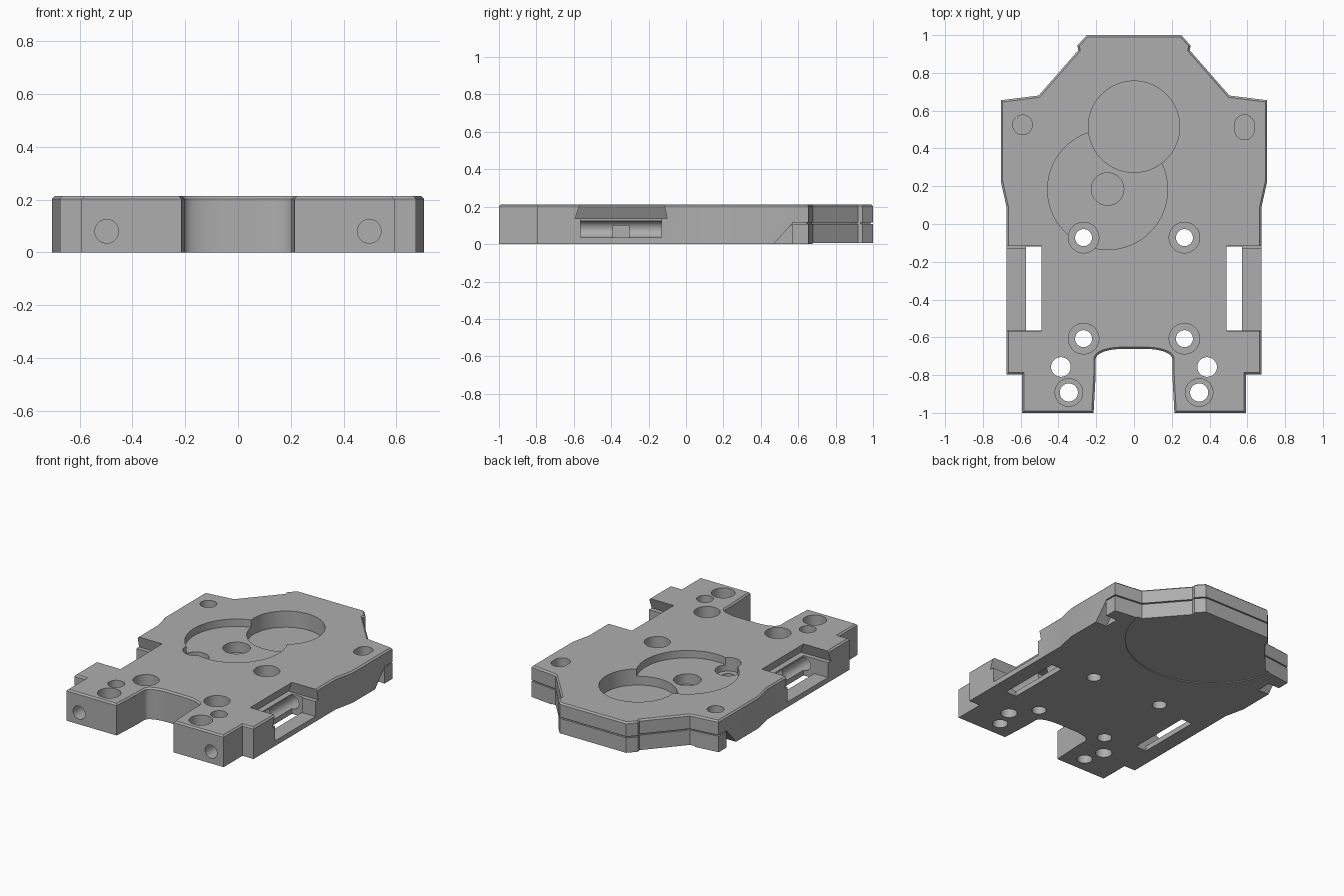
import bpy, bmesh
from math import cos, sin, pi

old = bpy.data.objects.get("Cube")
if old:
    bpy.data.objects.remove(old, do_unlink=True)

H = 0.213  # plate thickness

metal = bpy.data.materials.new("plain grey")
metal.use_nodes = True
grey = (0.42, 0.42, 0.42, 1)
metal.diffuse_color = grey
metal.node_tree.nodes["Principled BSDF"].inputs["Base Color"].default_value = grey


def loft(name, lower, upper, z0, z1, chamfer=0):
    """Solid between two matching outlines, with an optional top chamfer."""
    bm = bmesh.new()
    a = [bm.verts.new((x, y, z0)) for x, y in lower]
    b = [bm.verts.new((x, y, z1)) for x, y in upper]
    n = len(a)
    bm.faces.new(a)
    top = bm.faces.new(b)
    for i in range(n):
        j = (i + 1) % n
        bm.faces.new((a[i], a[j], b[j], b[i]))
    bmesh.ops.recalc_face_normals(bm, faces=bm.faces)
    if chamfer:
        bmesh.ops.bevel(bm, geom=list(top.edges), offset=chamfer, segments=1,
                        affect='EDGES', profile=0.5)
    mesh = bpy.data.meshes.new(name)
    bm.to_mesh(mesh)
    bm.free()
    mesh.materials.append(metal)
    obj = bpy.data.objects.new(name, mesh)
    bpy.context.collection.objects.link(obj)
    return obj


def circle(x, y, r, stretch=0, n=48):
    """Circle outline; stretch pulls it into a slot along y."""
    pts = []
    for i in range(n):
        t = 2 * pi * (i + 0.5) / n
        s = stretch if sin(t) > 0 else -stretch
        pts.append((x + r * cos(t), y + r * sin(t) + s))
    return pts


def rect(x0, x1, y0, y1):
    return [(x0, y0), (x1, y0), (x1, y1), (x0, y1)]


def prism(pts, z0, z1):
    return loft("cutter", pts, pts, z0, z1)


def cut(target, cutter):
    """Subtract the cutter from the target, then drop the cutter."""
    cutter.hide_render = True
    mod = target.modifiers.new("cut", 'BOOLEAN')
    mod.operation = 'DIFFERENCE'
    mod.solver = 'EXACT'
    mod.object = cutter
    bpy.context.view_layer.objects.active = target
    bpy.ops.object.modifier_apply(modifier=mod.name)
    bpy.data.objects.remove(cutter, do_unlink=True)


def drill(x, y, r, z0, z1=0.3, stretch=0):
    cut(plate, prism(circle(x, y, r, stretch), z0, z1))


# Plate outline: right half from the rear to the fork, then mirrored
half = [(0.25, 1.0), (0.3, 0.945), (0.295, 0.92), (0.505, 0.68), (0.705, 0.655),
        (0.705, 0.225), (0.675, 0.09), (0.675, -0.797), (0.592, -0.797),
        (0.592, -1.0), (0.214, -1.0), (0.203, -0.8), (0.203, -0.715)]
half += [(0.07 + 0.133 * cos(t), -0.715 + 0.053 * sin(t))
         for t in [pi / 2 * i / 8 for i in range(1, 9)]]
outline = half + [(-x, y) for x, y in reversed(half)]
plate = loft("base_plate", outline, outline, 0, H, chamfer=0.01)

# Seam groove around the rear edge
groove = prism(rect(-0.9, 0.9, 0.57, 1.2), 0.108, 0.116)
cut(groove, prism([(x * 0.983, y * 0.987) for x, y in outline], 0, 0.3))
cut(plate, groove)

# Shallow round relief under the rear
cut(plate, prism(circle(0, 0.77, 0.55, n=96), -0.1, 0.006))

# Overlapping round pockets and centre bore on top
drill(-0.14, 0.182, 0.318, H - 0.05)
drill(0, 0.515, 0.242, H - 0.11)
drill(-0.14, 0.185, 0.086, H - 0.12)

# Locating hole and slot at the rear corners
drill(-0.59, 0.525, 0.052, 0.1)
drill(0.585, 0.512, 0.052, 0.1, stretch=0.014)

for s in (1, -1):
    # Counterbored screw holes and plain pin holes
    for x, y, big, small in ((0.267, -0.072, 0.081, 0.045),
                             (0.267, -0.607, 0.081, 0.045),
                             (0.345, -0.892, 0.073, 0.048)):
        drill(s * x, y, big, 0.12)
        drill(s * x, y, small, -0.1)
    drill(s * 0.387, -0.757, 0.052, -0.1)

    # Side window: open slot, low sill and undercut upper flare
    def side(x0, x1, y0, y1):
        return rect(s * x0, s * x1, y0, y1)
    cut(plate, prism(side(0.49, 0.572, -0.564, -0.12), -0.1, 0.15))
    cut(plate, prism(side(0.56, 0.8, -0.564, -0.13), 0.035, 0.15))
    cut(plate, loft("cutter", side(0.45, 0.8, -0.594, -0.1),
                    side(0.49, 0.8, -0.566, -0.118), 0.136, H + 0.002))
    cut(plate, prism(side(0.4, 0.52, -0.39, -0.305), 0.034, 0.1))

    # Wedge notch low on the rear corner
    cut(plate, loft("cutter", side(0.62, 0.9, 0.455, 0.57),
                    side(0.62, 0.9, 0.568, 0.57), -0.015, 0.11))

    # Long hole bored in from the front face
    bore = prism(circle(s * 0.497, 0.08, 0.045, n=32), -0.05, 1.1)
    bore.rotation_euler.x = pi / 2
    bpy.context.view_layer.update()
    cut(plate, bore)

# Smooth round walls, crisp edges
bpy.ops.object.select_all(action='DESELECT')
plate.select_set(True)
bpy.context.view_layer.objects.active = plate
bpy.ops.object.shade_smooth_by_angle(angle=pi / 7)
